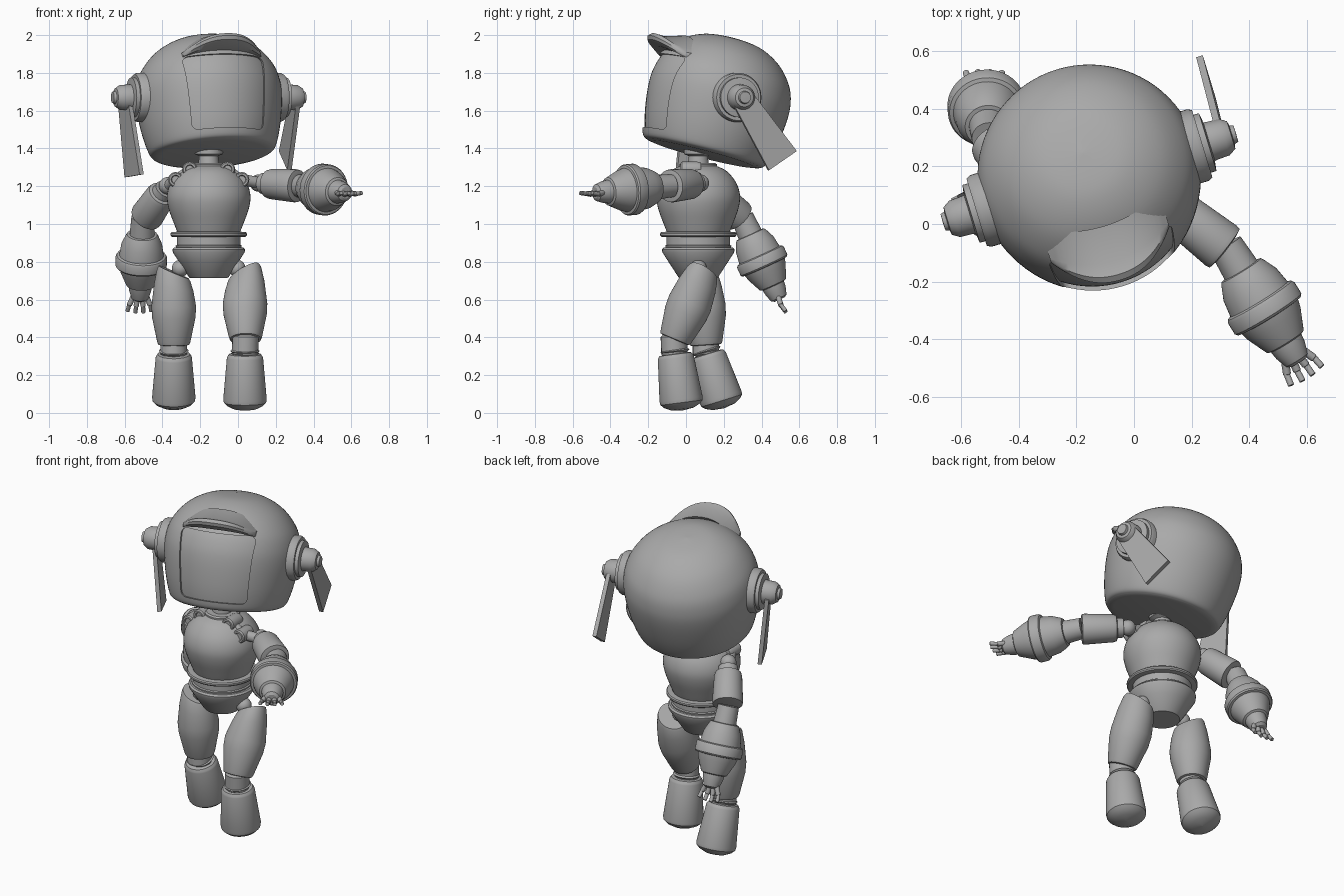
import bpy, bmesh, math
from mathutils import Vector as V, Matrix as M

if "Cube" in bpy.data.objects:
    bpy.data.objects.remove(bpy.data.objects["Cube"])

grey = bpy.data.materials.new("mid_grey")
grey.use_nodes = True
grey.diffuse_color = (0.4, 0.4, 0.4, 1)
grey.node_tree.nodes["Principled BSDF"].inputs["Base Color"].default_value = (0.4, 0.4, 0.4, 1)


def finish(name, bm, matrix=None):
    """Turn a bmesh into an object, smooth except on sharp edges."""
    bmesh.ops.remove_doubles(bm, verts=bm.verts, dist=0.0002)
    if matrix:
        bm.transform(matrix)
    bmesh.ops.recalc_face_normals(bm, faces=bm.faces)
    for f in bm.faces:
        f.smooth = True
        f.material_index = 0
    for e in bm.edges:
        e.smooth = e.calc_face_angle(0) < math.radians(32)
    me = bpy.data.meshes.new(name)
    bm.to_mesh(me)
    bm.free()
    me.materials.append(grey)
    ob = bpy.data.objects.new(name, me)
    bpy.context.collection.objects.link(ob)
    return ob


def bridge(bm, loops, closed=True):
    """Skin rings of verts and cap both ends."""
    for a, b in zip(loops, loops[1:]):
        for i in range(len(a)):
            j = (i + 1) % len(a)
            bm.faces.new((a[i], a[j], b[j], b[i]))
    bm.faces.new(loops[0])
    bm.faces.new(loops[-1])


def lathe_mesh(profile, seg=48):
    bm = bmesh.new()
    loops = []
    for d, r in profile:
        r = max(r, 0.001)
        loops.append([bm.verts.new((r * math.cos(t * math.tau / seg), r * math.sin(t * math.tau / seg), d))
                      for t in range(seg)])
    bridge(bm, loops)
    return bm


def frame(p, q):
    return M.Translation(p) @ (V(q) - V(p)).to_track_quat('Z', 'Y').to_matrix().to_4x4()


def lathe(name, p, q, profile, seg=48):
    """Turned part starting at p with its axis towards q."""
    return finish(name, lathe_mesh(profile, seg), frame(p, q))


def rod(name, p, q, r):
    n = (V(q) - V(p)).length
    c = r * 0.15
    return lathe(name, p, q, [(0, r - c), (c, r), (n - c, r), (n, r - c)], 24)


def ball(name, p, r):
    bm = bmesh.new()
    bmesh.ops.create_uvsphere(bm, u_segments=24, v_segments=14, radius=r)
    return finish(name, bm, M.Translation(p))


def rounded(pts, steps=6):
    """Smooth curve through a few profile points."""
    out = []
    for i in range(len(pts) - 1):
        a, b, c, d = (V(pts[min(max(k, 0), len(pts) - 1)]) for k in (i - 1, i, i + 1, i + 2))
        for s in range(steps):
            t = s / steps
            out.append((2 * b + (c - a) * t + (2 * a - 5 * b + 4 * c - d) * t ** 2
                        + (3 * b - a - 3 * c + d) * t ** 3) / 2)
    return out + [V(pts[-1])]


# Head shell with a recessed visor
head_frame = (M.Translation((-0.132, 0.09, 1.37)) @ M.Rotation(math.radians(17), 4, 'Z')
              @ M.Rotation(math.radians(-15), 4, 'X'))
shell = [V((0, 0)), V((0, 0.28))] + rounded(
    [(0.005, 0.31), (0.03, 0.337), (0.14, 0.368), (0.28, 0.387), (0.38, 0.382), (0.47, 0.348),
     (0.56, 0.268), (0.62, 0.15), (0.638, 0.0)])


def visor_cutter():
    bm = bmesh.new()
    ring = []
    for cx, cz, start in ((1, 1, 0), (-1, 1, 90), (-1, -1, 180), (1, -1, 270)):
        for k in range(7):
            a = math.radians(start + 15 * k)
            half = 0.175 + 0.012 * cz
            ring.append((cx * half + 0.035 * math.cos(a), 0.255 + cz * 0.165 + 0.035 * math.sin(a)))
    bridge(bm, [[bm.verts.new((x, y, z)) for x, z in ring] for y in (-0.6, -0.2)])
    return finish("visor_cutter", bm)


def cut(name, ob, cutter, operation):
    mod = ob.modifiers.new("cut", 'BOOLEAN')
    mod.object, mod.operation, mod.solver = cutter, operation, 'EXACT'
    bm = bmesh.new()
    bm.from_object(ob, bpy.context.evaluated_depsgraph_get())
    bpy.data.objects.remove(ob)
    return finish(name, bm, head_frame)


cutter = visor_cutter()
cutter.hide_render = True
cut("head_shell", finish("head_blank", lathe_mesh(shell, 80)), cutter, 'DIFFERENCE')
inner = [(d, r - 0.016) for d, r in shell[1:]]
cut("visor", finish("visor_blank", lathe_mesh(inner, 80)), cutter, 'INTERSECT')
bpy.data.objects.remove(cutter)

# Upturned brim over the visor
bm = bmesh.new()
loops = []
for i in range(25):
    u = i / 12 - 1
    k = 1 - abs(u) ** 2.5
    x = 0.215 * u
    arc = math.sqrt(0.36 ** 2 - x * x)
    section = [(arc - 0.05, 0.455 + 0.02 * k), (arc + 0.01 + 0.03 * k, 0.455 + 0.03 * k),
               (arc + 0.01 + 0.072 * k, 0.458 + 0.053 * k), (arc + 0.01 + 0.08 * k, 0.468 + 0.062 * k),
               (arc + 0.005 + 0.068 * k, 0.475 + 0.072 * k), (arc + 0.02 * k, 0.48 + 0.065 * k),
               (arc - 0.1, 0.49 + 0.09 * k)]
    loops.append([bm.verts.new((x, -f, h)) for f, h in section])
bridge(bm, loops)
finish("brim", bm, head_frame)

# Ear discs with knobs and hanging fins
ear_profile = [(0.28, 0.13), (0.395, 0.13), (0.41, 0.122), (0.41, 0.105), (0.43, 0.105), (0.435, 0.07),
               (0.45, 0.068), (0.49, 0.066), (0.515, 0.05), (0.518, 0.034), (0.532, 0.03), (0.533, 0.0)]
ear_axis = V((0.956, 0.29, 0))
centre = V((-0.155, 0.16, 1.67))
fins = {"left": (1, (0.305, 0.295, 1.67), (0.25, 0.51, 1.335), ear_axis),
        "right": (-1, (-0.6, 0.04, 1.66), (-0.55, 0.03, 1.255), V((0.9, 0.44, 0)))}
for side, (s, top, tip, normal) in fins.items():
    lathe(side + "_ear", centre, centre + s * ear_axis, ear_profile)
    bm = bmesh.new()
    along = (V(tip) - V(top)).normalized()
    wide = normal.cross(along).normalized()
    thick = along.cross(wide) * 0.012
    loops = []
    for p, w in ((V(top), 0.06), (V(tip), 0.092)):
        loops.append([bm.verts.new(p + wide * w * a + thick * b)
                      for a, b in ((-1, -1), (1, -1), (1, 1), (-1, 1))])
    bridge(bm, loops)
    finish(side + "_fin", bm)

# Torso, waist ring, pelvis and neck, stacked along one vertical axis
base = V((-0.155, 0.065, 0))
up = base + V((0, 0, 1))
lathe("chest", base, up, rounded([(0.955, 0.165), (1.0, 0.183), (1.08, 0.212), (1.15, 0.221), (1.22, 0.2),
                                  (1.28, 0.15), (1.31, 0.09)], 4))
lathe("waist_ring", base, up, [(0.93, 0.185), (0.933, 0.197), (0.94, 0.202), (0.95, 0.202), (0.957, 0.197), (0.96, 0.16)])
lathe("waist", base, up, [(0.86, 0.172), (0.885, 0.175), (0.89, 0.168), (0.935, 0.168)])
lathe("pelvis", base, up, [(0.715, 0.1), (0.72, 0.106), (0.80, 0.158), (0.85, 0.19), (0.865, 0.192), (0.875, 0.183), (0.88, 0.16)])
lathe("neck", base, up, [(1.28, 0.1), (1.315, 0.1), (1.322, 0.09), (1.322, 0.055), (1.36, 0.05), (1.37, 0.075), (1.42, 0.075)])


# Arms: shoulder links, upper arm, forearm and fingers
upper_profile = [(0, 0.055), (0.035, 0.058), (0.04, 0.074), (0.06, 0.08), (0.22, 0.088), (0.235, 0.085), (0.24, 0.06)]
fore_profile = [(-0.03, 0.06), (0.07, 0.066), (0.072, 0.08), (0.085, 0.088), (0.13, 0.108), (0.19, 0.117), (0.195, 0.13),
                (0.205, 0.136), (0.25, 0.136), (0.258, 0.13), (0.26, 0.116), (0.29, 0.108), (0.365, 0.075), (0.37, 0.062),
                (0.40, 0.058), (0.44, 0.045), (0.45, 0.03)]
arms = {"left": (1, (0.13, 0.06, 1.215), (0.335, -0.1, 1.2), (0.57, -0.48, 1.165), V((0.85, 0.52, 0))),
        "right": (-1, (-0.385, 0.13, 1.185), (-0.505, 0.31, 1.01), (-0.52, 0.5, 0.59), V((1, 0, 0)))}
for side, (s, shoulder, elbow, hand, across) in arms.items():
    knobs = [V((-0.155 + s * 0.1, 0.02, 1.29)), V((-0.155 + s * 0.175, 0.02, 1.235))]
    for n, k in enumerate(knobs):
        lathe(f"{side}_collar_knob_{n}", k + V((0, 0.06, 0)), k,
              [(0, 0.034), (0.02, 0.04), (0.1, 0.04), (0.108, 0.034), (0.108, 0.024), (0.1, 0.02)], 24)
    rod(side + "_collar_link", knobs[0], knobs[1], 0.024)
    rod(side + "_neck_link", base + V((0, 0, 1.3)), knobs[0], 0.024)
    rod(side + "_shoulder_link", knobs[1], shoulder, 0.03)
    ball(side + "_shoulder_ball", V(shoulder) - (V(elbow) - V(shoulder)) * 0.1, 0.046)
    lathe(side + "_upper_arm", shoulder, elbow, upper_profile)
    lathe(side + "_forearm", elbow, hand, fore_profile)
    along = (V(hand) - V(elbow)).normalized()
    palm = along.cross(across).normalized() * -s
    if s < 0:
        palm = V((0, -along.z, along.y)) * -1
    for n in range(4):
        o = (n - 1.5) / 1.5
        a = V(hand) - along * 0.03 + across * 0.035 * o
        b = a + along * (0.06 - 0.012 * abs(o)) + across * 0.02 * o + palm * 0.006
        c = b + along * 0.04 + across * 0.008 * o - palm * 0.01
        rod(f"{side}_finger_{n}", a, b, 0.014)
        rod(f"{side}_fingertip_{n}", b - along * 0.005, c, 0.011)

# Legs: hip joint, slanted thigh, knee, and shin with rounded sole
thigh_profile = [(0, 0.08), (0.015, 0.088), (0.08, 0.104), (0.18, 0.118), (0.24, 0.115), (0.37, 0.088), (0.385, 0.082), (0.39, 0.06)]
shin_profile = [(0, 0.062), (0.012, 0.078), (0.026, 0.062), (0.03, 0.085), (0.042, 0.093), (0.05, 0.096), (0.27, 0.115),
                (0.288, 0.112), (0.305, 0.095), (0.322, 0.06), (0.33, 0.0)]
legs = {"left": (1, (0.035, 0.09, 0.745), (0.04, -0.065, 0.375), (0.037, -0.06, 0.34), (0.037, -0.018, 0.01)),
        "right": (-1, (-0.34, 0.08, 0.745), (-0.34, 0.105, 0.375), (-0.34, 0.105, 0.34), (-0.34, 0.2, 0.03))}
for side, (s, hip, knee, ankle, sole) in legs.items():
    socket = base + V((s * 0.15, 0, 0.765))
    ball(side + "_hip_ball", socket, 0.045)
    rod(side + "_hip_rod", base + V((s * 0.06, 0, 0.8)), socket, 0.032)
    lathe(side + "_hip_ring", socket - V((s * 0.03, 0, -0.02)), socket,
          [(0, 0.03), (0.004, 0.043), (0.018, 0.043), (0.022, 0.03)], 24)
    thigh = lathe(side + "_thigh", hip, knee, thigh_profile)
    for v in thigh.data.vertices:
        fade = max(0, (v.co.z - 0.6) / 0.14)
        v.co.z += 0.42 * s * (v.co.x - hip[0]) * min(fade, 1.2)
    rod(side + "_knee", V(knee) + V((0, 0, 0.04)), V(ankle) - V((0, 0, 0.04)), 0.07)
    lathe(side + "_shin", ankle, sole, shin_profile)
